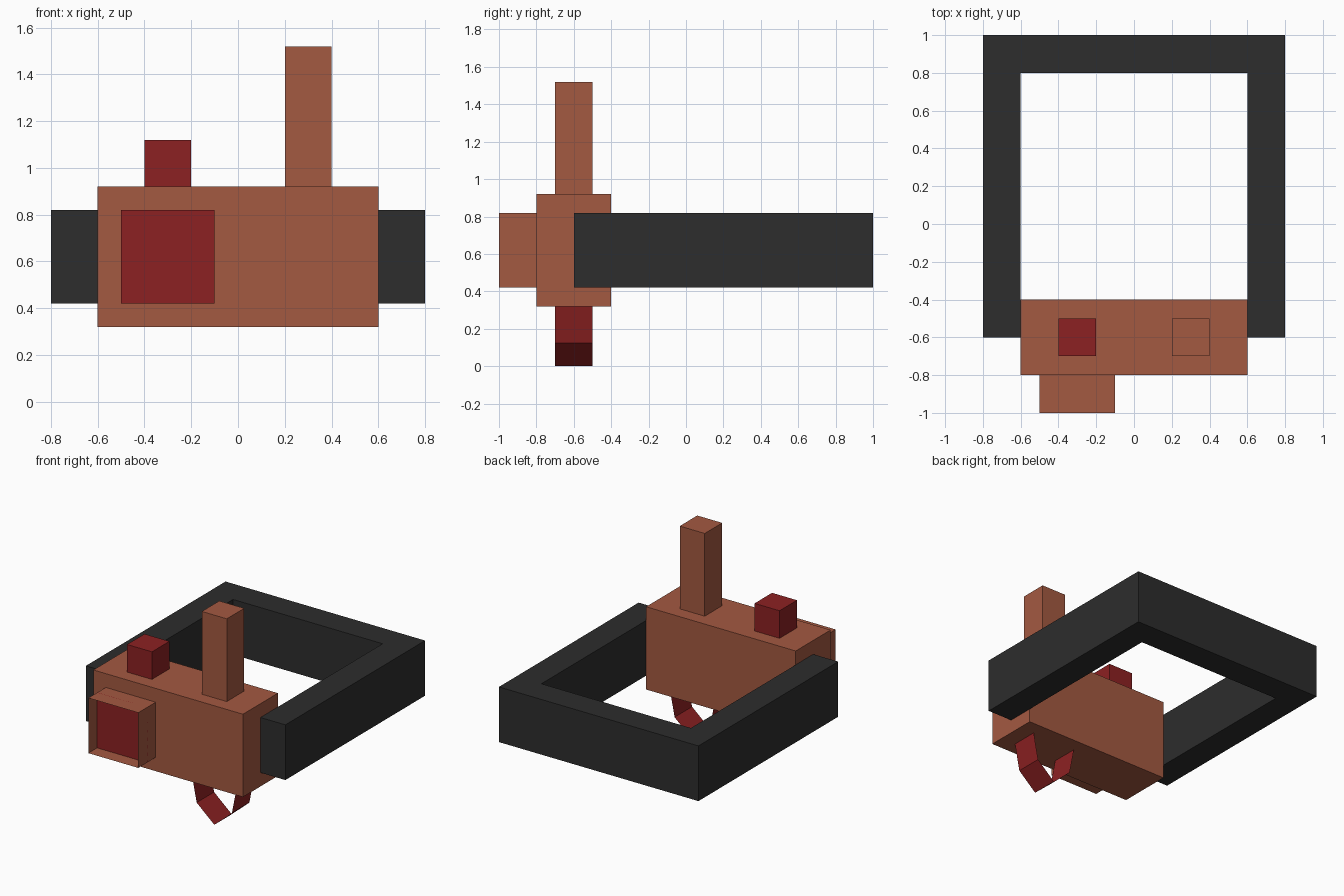
import bpy, bmesh, math

cube = bpy.data.objects.get("Cube")
if cube:
    bpy.data.objects.remove(cube, do_unlink=True)


def material(name, rgb):
    m = bpy.data.materials.new(name)
    m.use_nodes = True
    m.diffuse_color = (*rgb, 1)
    m.node_tree.nodes["Principled BSDF"].inputs["Base Color"].default_value = (*rgb, 1)
    return m


clay = material("clay_brown", (0.37, 0.10, 0.053))
red = material("dark_red", (0.265, 0.015, 0.016))
black = material("charcoal", (0.026, 0.026, 0.026))


def finish(bm, name, mat):
    mesh = bpy.data.meshes.new(name)
    bm.to_mesh(mesh)
    bm.free()
    mesh.materials.append(mat)
    ob = bpy.data.objects.new(name, mesh)
    bpy.context.collection.objects.link(ob)
    return ob


def box(name, mat, xs, ys, zs, open_front=False):
    bm = bmesh.new()
    bmesh.ops.create_cube(bm, size=1)
    for v in bm.verts:
        v.co = [a + (b - a) * (c + 0.5) for (a, b), c in zip((xs, ys, zs), v.co)]
    if open_front:
        bm.normal_update()
        front = [f for f in bm.faces if f.normal.y < -0.9]
        bmesh.ops.delete(bm, geom=front, context='FACES_ONLY')
    return finish(bm, name, mat)


# Main body with the two posts on top
box("body", clay, (-0.6, 0.6), (-0.8, -0.4), (0.32, 0.92))
box("tall_post", clay, (0.2, 0.4), (-0.7, -0.5), (0.92, 1.52))
box("top_button", red, (-0.4, -0.2), (-0.7, -0.5), (0.92, 1.12))

# Open-fronted hood with a recessed red panel
box("front_hood", clay, (-0.5, -0.1), (-1, -0.8), (0.42, 0.82), open_front=True)
box("front_panel", red, (-0.5, -0.1), (-0.9, -0.895), (0.42, 0.82))

# U-shaped strap: outline extruded upwards
half = [(0.6, 0.8), (0.6, -0.6), (0.8, -0.6), (0.8, 1)]
outline = half + [(-x, y) for x, y in reversed(half)]
bm = bmesh.new()
base = bm.faces.new([bm.verts.new((x, y, 0.42)) for x, y in outline])
top = bmesh.ops.extrude_face_region(bm, geom=[base], use_keep_orig=True)["geom"]
for v in top:
    if isinstance(v, bmesh.types.BMVert):
        v.co.z = 0.82
bmesh.ops.recalc_face_normals(bm, faces=bm.faces)
finish(bm, "strap", black)

# Thin trigger loop hanging below: lower half of a stretched octagonal ring
bm = bmesh.new()
rows = []
for i in range(5):
    a = math.pi + i * math.pi / 4
    x, z = 0.3 + 0.2 * math.cos(a), 0.42 + 0.42 * math.sin(a)
    rows.append([bm.verts.new((x, y, z)) for y in (-0.7, -0.5)])
for p, q in zip(rows, rows[1:]):
    bm.faces.new((p[0], p[1], q[1], q[0]))
finish(bm, "trigger_loop", red)
